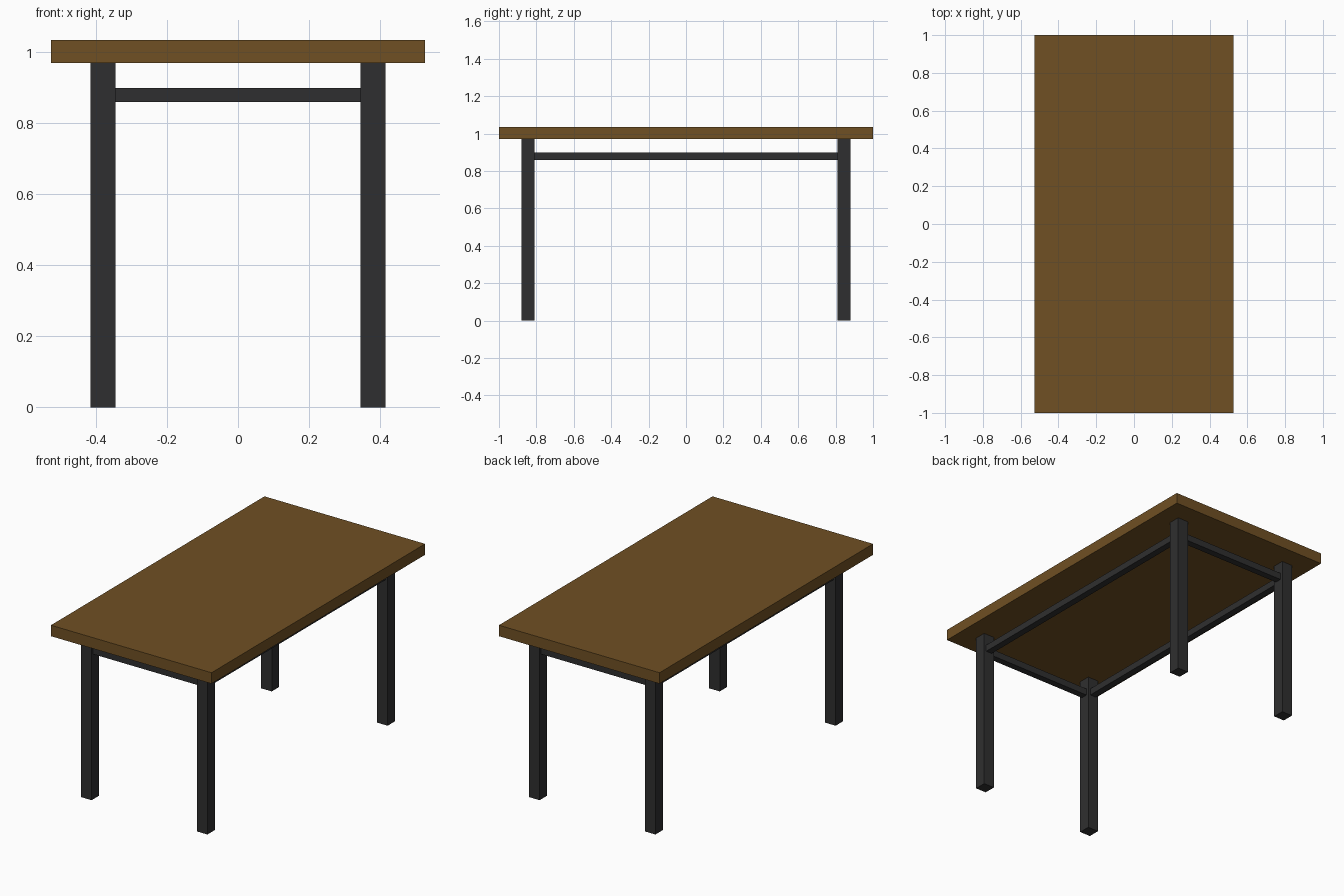
import bpy

cube = bpy.data.objects.get("Cube")
if cube:
    bpy.data.objects.remove(cube, do_unlink=True)


def material(name, rgb):
    mat = bpy.data.materials.new(name)
    mat.use_nodes = True
    mat.diffuse_color = (*rgb, 1)
    mat.node_tree.nodes["Principled BSDF"].inputs["Base Color"].default_value = (*rgb, 1)
    return mat


def box(name, center, size, mat):
    bpy.ops.mesh.primitive_cube_add(size=1, location=center)
    obj = bpy.context.object
    obj.name = name
    obj.scale = size
    bpy.ops.object.transform_apply(location=False, rotation=False, scale=True)
    obj.data.materials.append(mat)
    return obj


wood = material("brown wood", (0.16, 0.08, 0.017))
metal = material("dark metal", (0.028, 0.028, 0.029))

LEG_X, LEG_Y = 0.38, 0.844
LEG = 0.07
UNDERSIDE, TOP = 0.97, 1.035
RAIL, RAIL_Z = 0.04, 0.88

# Table top
box("table_top", (0, 0, (UNDERSIDE + TOP) / 2), (1.053, 2, TOP - UNDERSIDE), wood)

# Square legs
for sy, end in ((-1, "front"), (1, "back")):
    for sx, side in ((-1, "right"), (1, "left")):
        box(f"{end}_{side}_leg", (sx * LEG_X, sy * LEG_Y, UNDERSIDE / 2),
            (LEG, LEG, UNDERSIDE), metal)

# Rails between the legs
for sy, end in ((-1, "front"), (1, "back")):
    box(f"{end}_rail", (0, sy * LEG_Y, RAIL_Z), (2 * LEG_X - LEG, RAIL, RAIL), metal)
for sx, side in ((-1, "right"), (1, "left")):
    box(f"{side}_rail", (sx * LEG_X, 0, RAIL_Z), (RAIL, 2 * LEG_Y - LEG, RAIL), metal)
